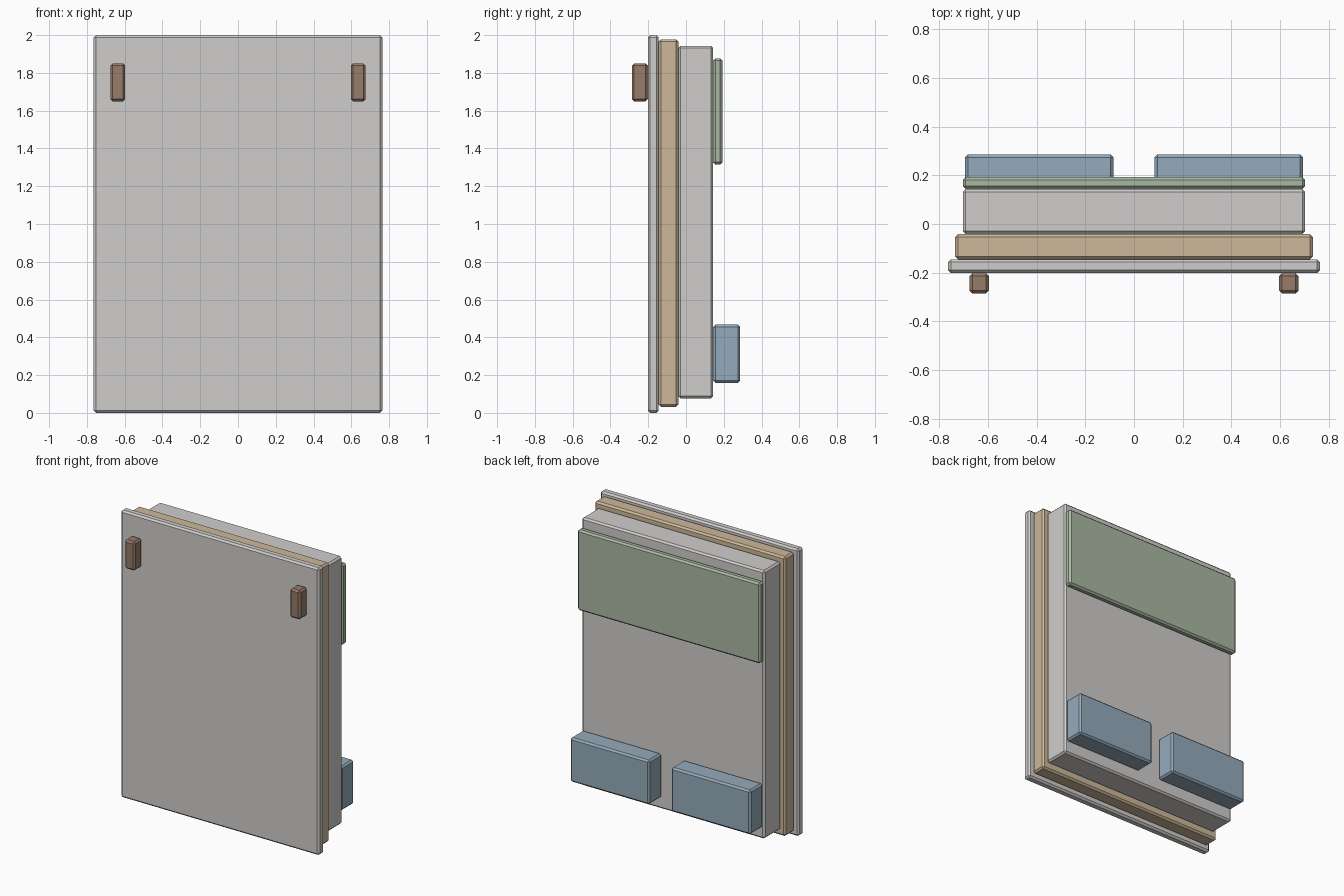
import bpy

if "Cube" in bpy.data.objects:
    bpy.data.objects.remove(bpy.data.objects["Cube"])


def material(name, rgb):
    """Flat colour given as 0-255 display values, stored as linear."""
    mat = bpy.data.materials.new(name)
    lin = [((c / 255 + 0.055) / 1.055) ** 2.4 for c in rgb]
    mat.diffuse_color = (*lin, 1)
    mat.use_nodes = True
    mat.node_tree.nodes["Principled BSDF"].inputs["Base Color"].default_value = mat.diffuse_color
    return mat


def block(name, x, y, z, mat, chamfer=0.012):
    """Chamfered box spanning the given (min, max) ranges."""
    bpy.ops.mesh.primitive_cube_add(size=1, location=[(a + b) / 2 for a, b in (x, y, z)])
    ob = bpy.context.object
    ob.name = name
    ob.scale = [b - a for a, b in (x, y, z)]
    bpy.ops.object.transform_apply(location=False, rotation=False, scale=True)
    ob.data.materials.append(mat)
    bevel = ob.modifiers.new("chamfer", 'BEVEL')
    bevel.width = chamfer
    bevel.segments = 1
    return ob


def pair(name, x, y, z, mat):
    """Block on the right and its mirror on the left."""
    block(name + "_right", x, y, z, mat)
    block(name + "_left", (-x[1], -x[0]), y, z, mat)


grey = material("light grey", (208, 206, 204))
tan = material("tan wood", (205, 184, 154))
brown = material("brown wood", (150, 124, 106))
green = material("sage green", (170, 185, 163))
blue = material("dusty blue", (149, 171, 187))

# Stacked layers of the upright bed
block("base_panel", (-0.764, 0.764), (-0.202, -0.145), (0, 2), grey)
block("bed_frame", (-0.735, 0.735), (-0.145, -0.041), (0.032, 1.978), tan)
block("mattress", (-0.704, 0.704), (-0.041, 0.144), (0.077, 1.943), grey)
block("blanket", (-0.704, 0.704), (0.144, 0.193), (1.315, 1.877), green)

# Pillows and feet
pair("pillow", (0.084, 0.695), (0.144, 0.286), (0.159, 0.467), blue)
pair("foot", (0.597, 0.676), (-0.286, -0.202), (1.649, 1.85), brown)
